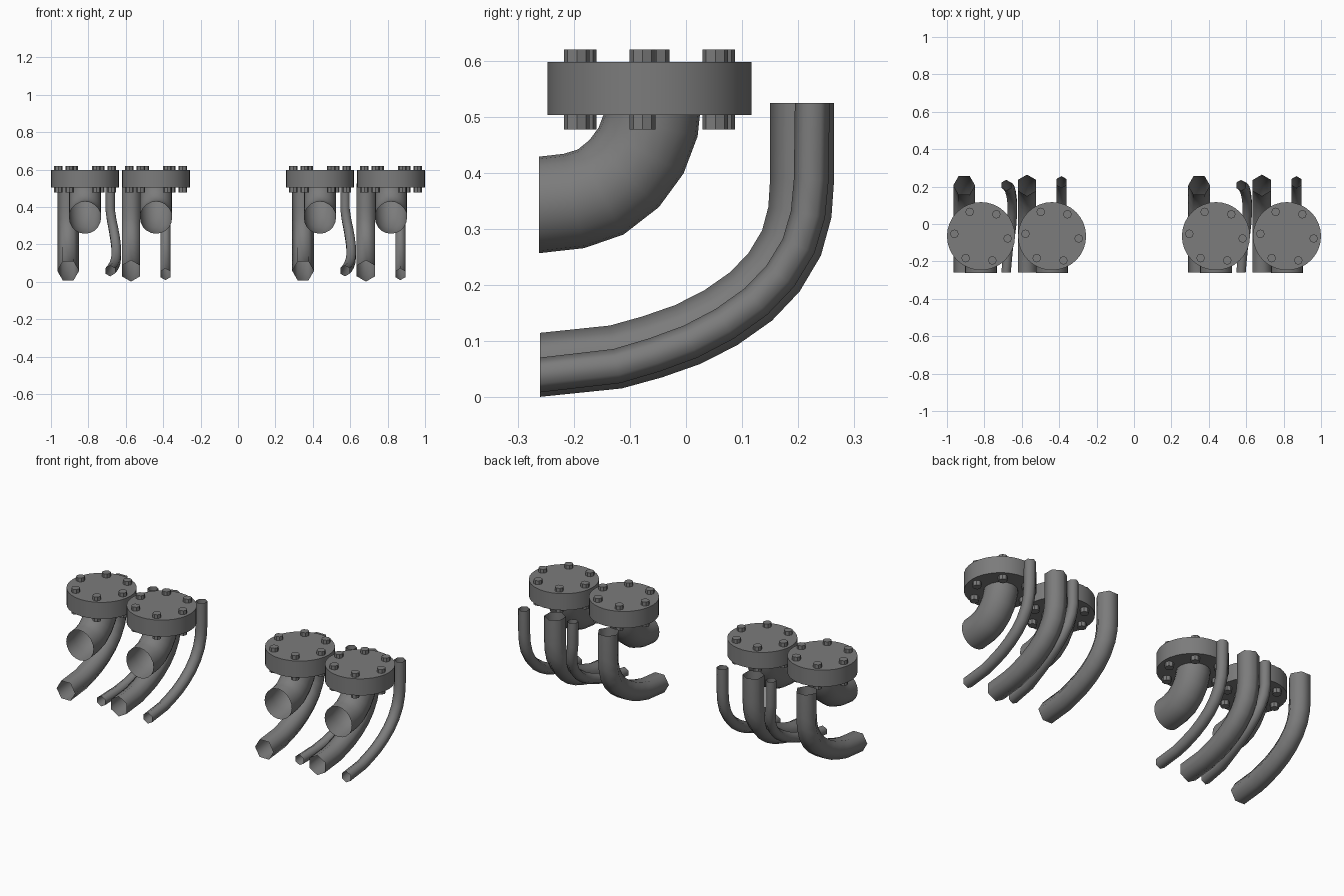
import bpy, bmesh, math
from mathutils import Vector

if "Cube" in bpy.data.objects:
    bpy.data.objects.remove(bpy.data.objects["Cube"])

metal = bpy.data.materials.new("dark grey metal")
metal.use_nodes = True
GREY = (0.2, 0.2, 0.2, 1)
metal.diffuse_color = GREY
metal.node_tree.nodes["Principled BSDF"].inputs["Base Color"].default_value = GREY


def finish(bm, name, angle):
    bmesh.ops.recalc_face_normals(bm, faces=bm.faces)
    mesh = bpy.data.meshes.new(name)
    bm.to_mesh(mesh)
    bm.free()
    obj = bpy.data.objects.new(name, mesh)
    obj.data.materials.append(metal)
    bpy.context.collection.objects.link(obj)
    bpy.ops.object.select_all(action="DESELECT")
    obj.select_set(True)
    bpy.context.view_layer.objects.active = obj
    bpy.ops.object.shade_smooth_by_angle(angle=math.radians(angle))


def cylinder(name, x, y, low, high, radius, sides):
    bm = bmesh.new()
    bmesh.ops.create_cone(bm, cap_ends=True, segments=sides,
                          radius1=radius, radius2=radius, depth=high - low)
    bmesh.ops.translate(bm, verts=bm.verts, vec=(x, y, (low + high) / 2))
    finish(bm, name, 40)


def tube(name, path, radius, sides, turn=0.0):
    """Open-ended pipe; first ring faces the front, last ring faces up."""
    pts = [Vector(p) for p in path]
    bm = bmesh.new()
    rings = []
    for i, p in enumerate(pts):
        if i == 0:
            tangent = Vector((0, 1, 0))
        elif i == len(pts) - 1:
            tangent = Vector((0, 0, 1))
        else:
            tangent = ((pts[i + 1] - p).normalized() + (p - pts[i - 1]).normalized()).normalized()
        up = Vector((1, 0, 0)).cross(tangent).normalized()
        side = tangent.cross(up)
        ring = []
        for k in range(sides):
            a = turn + math.tau * k / sides
            ring.append(bm.verts.new(p + radius * (math.cos(a) * side + math.sin(a) * up)))
        rings.append(ring)
    for r, s in zip(rings, rings[1:]):
        for k in range(sides):
            n = (k + 1) % sides
            bm.faces.new((r[k], r[n], s[n], s[k]))
    finish(bm, name, 62)


# Side profiles as (y, z)
ELBOW = [(-.262, .343), (-.2, .35), (-.152, .366), (-.11, .399),
         (-.08, .44), (-.063, .485), (-.06, .515)]
BEND = [(-.26, .058), (-.125, .072), (-.06, .09), (.003, .112), (.062, .142), (.116, .18),
        (.157, .223), (.188, .275), (.203, .33), (.207, .39), (.207, .525)]
POINT_UP = math.pi / 6


def bend_path(x, out=0.0, sway=0.0):
    """Shared bend, optionally pushed outwards and swayed sideways in the middle."""
    path = []
    last = len(BEND) - 1
    for i, (y, z) in enumerate(BEND):
        t = i / last
        path.append((x + sway * math.sin(math.pi * min(1, t * 1.15)),
                     y + out * t if i else y, z - out * (1 - t) if i < last else z))
    return path


def flanged_elbow(prefix, x):
    y = -.065
    cylinder(prefix + "_flange", x, y, .503, .598, .182, 32)
    for i in range(6):
        a = math.radians(60 * i - 5)
        cylinder(f"{prefix}_bolt_{i + 1}", x + .143 * math.cos(a), y + .143 * math.sin(a),
                 .477, .62, .023, 8)
    tube(prefix + "_elbow", [(x, py, pz) for py, pz in ELBOW], .086, 20)


# Two identical pipe groups side by side
for group, dx in (("right", 0), ("left", 1.256)):
    flanged_elbow(group + "_outer", dx - .818)
    flanged_elbow(group + "_inner", dx - .438)
    tube(group + "_wide_pipe", bend_path(dx - .908), .058, 6)
    tube(group + "_swayed_pipe", bend_path(dx - .684, sway=.034), .029, 6, POINT_UP)
    tube(group + "_middle_pipe", bend_path(dx - .572), .057, 6, POINT_UP)
    tube(group + "_slim_pipe", bend_path(dx - .388, out=.018), .031, 6, POINT_UP)
